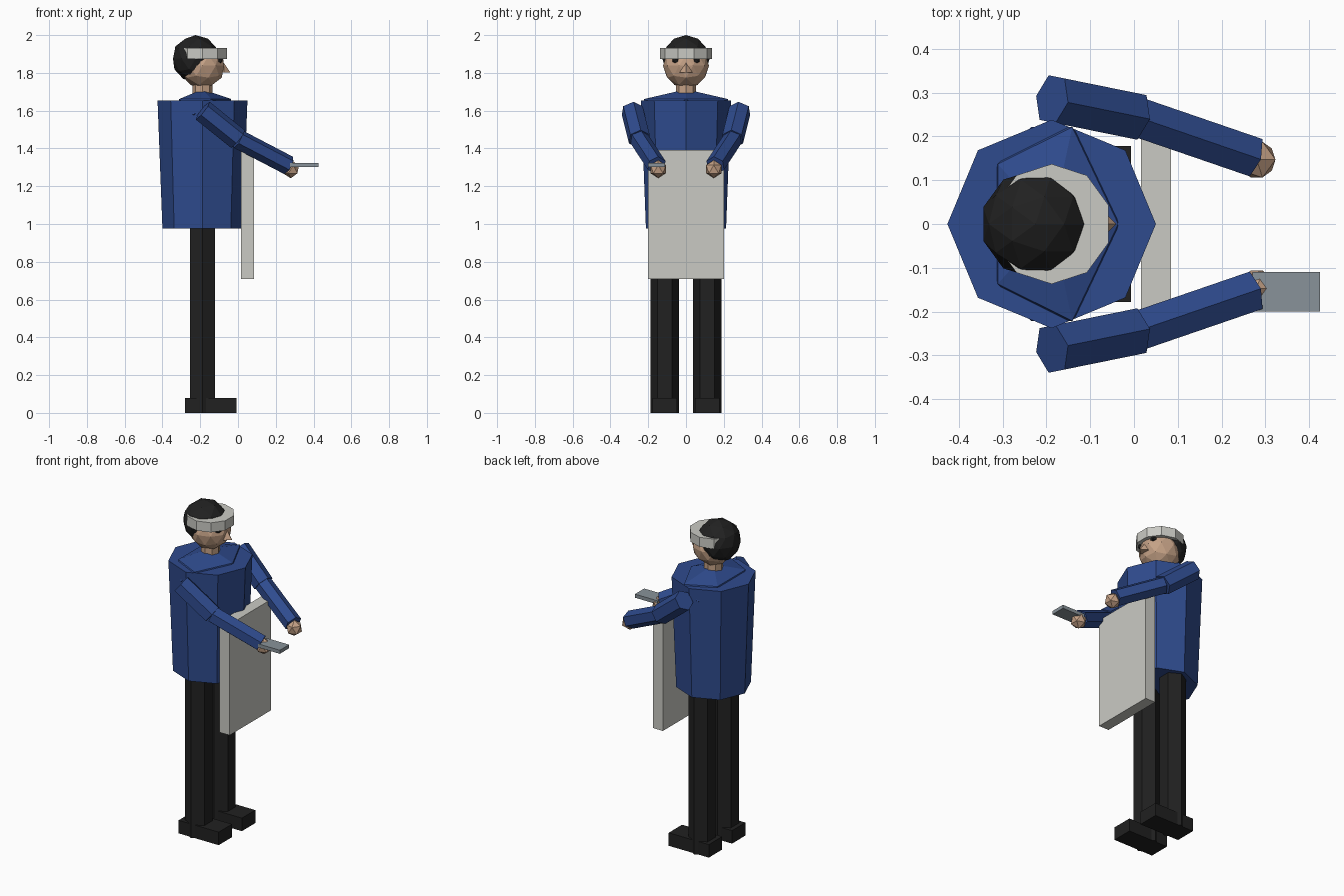
import bpy, bmesh
from mathutils import Matrix, Vector

cube = bpy.data.objects.get("Cube")
if cube:
    bpy.data.objects.remove(cube, do_unlink=True)


def material(name, rgb):
    m = bpy.data.materials.new(name)
    m.use_nodes = True
    m.diffuse_color = (*rgb, 1)
    m.node_tree.nodes["Principled BSDF"].inputs["Base Color"].default_value = (*rgb, 1)
    return m


BLUE = material("blue_cloth", (0.028, 0.07, 0.27))
BLACK = material("black", (0.015, 0.015, 0.015))
SKIN = material("skin", (0.56, 0.36, 0.24))
WHITE = material("off_white", (0.59, 0.59, 0.55))
GREY = material("steel_grey", (0.25, 0.29, 0.32))


def finish(name, bm, mat):
    bmesh.ops.recalc_face_normals(bm, faces=bm.faces)
    mesh = bpy.data.meshes.new(name)
    bm.to_mesh(mesh)
    bm.free()
    mesh.materials.append(mat)
    obj = bpy.data.objects.new(name, mesh)
    bpy.context.collection.objects.link(obj)
    return obj


def ball(name, mat, centre, size, detail):
    bm = bmesh.new()
    bmesh.ops.create_icosphere(bm, subdivisions=detail, radius=1)
    bmesh.ops.scale(bm, vec=size, verts=bm.verts)
    bmesh.ops.translate(bm, vec=centre, verts=bm.verts)
    return finish(name, bm, mat)


def box(name, mat, low, high):
    low, high = Vector(low), Vector(high)
    bm = bmesh.new()
    bmesh.ops.create_cube(bm, size=1)
    bmesh.ops.scale(bm, vec=high - low, verts=bm.verts)
    bmesh.ops.translate(bm, vec=(low + high) / 2, verts=bm.verts)
    return finish(name, bm, mat)


def rod(name, mat, start, end, sides, r1, r2=None):
    """Straight prism or cone running from start to end."""
    start, end = Vector(start), Vector(end)
    axis = end - start
    turn = Matrix.Identity(4)
    if abs(axis.x) + abs(axis.y) > 0.001:
        turn = axis.to_track_quat('Z', 'Y').to_matrix().to_4x4()
    bm = bmesh.new()
    bmesh.ops.create_cone(bm, cap_ends=True, segments=sides, radius1=r1,
                          radius2=r1 if r2 is None else r2, depth=axis.length,
                          matrix=Matrix.Translation((start + end) / 2) @ turn)
    return finish(name, bm, mat)


X = -0.188  # body axis

# Torso, shoulders and neck
rod("torso", BLUE, (X, 0, 0.975), (X, 0, 1.655), 8, 0.212, 0.238)
ball("shoulders", BLUE, (X, 0, 1.62), (0.17, 0.26, 0.093), 1)
rod("neck", SKIN, (X, 0, 1.64), (X, 0, 1.78), 8, 0.054)

# Head, hair and headband
ball("head", SKIN, (X, 0, 1.838), (0.12, 0.122, 0.12), 2)
ball("hair", BLACK, (-0.225, 0, 1.875), (0.125, 0.125, 0.125), 2)
rod("headband", WHITE, (X, 0, 1.873), (X, 0, 1.932), 10, 0.137)
rod("nose", SKIN, (-0.075, 0, 1.803), (-0.075, 0, 1.853), 4, 0.034, 0)

# Apron
box("apron", WHITE, (0.016, -0.202, 0.71), (0.084, 0.202, 1.392))

# Paired parts
for side, s in (("left", 1), ("right", -1)):
    shoulder = (-0.187, s * 0.285, 1.6)
    elbow = (0, s * 0.247, 1.45)
    wrist = (0.268, s * 0.155, 1.31)
    rod(side + "_upper_arm", BLUE, shoulder, elbow, 6, 0.06)
    rod(side + "_forearm", BLUE, elbow, wrist, 6, 0.052)
    ball(side + "_hand", SKIN, (0.28, s * 0.147, 1.29), (0.048,) * 3, 1)
    rod(side + "_leg", BLACK, (X, s * 0.113, 0), (X, s * 0.113, 1.0), 6, 0.076)
    box(side + "_shoe", BLACK, (-0.28, s * 0.113 - 0.065, 0),
        (-0.007, s * 0.113 + 0.065, 0.08))
    ball(side + "_eye", BLACK, (-0.1, s * 0.053, 1.868), (0.022,) * 3, 1)

# Flat plate held in the right hand
box("hand_plate", GREY, (0.27, -0.2, 1.302), (0.425, -0.11, 1.324))
